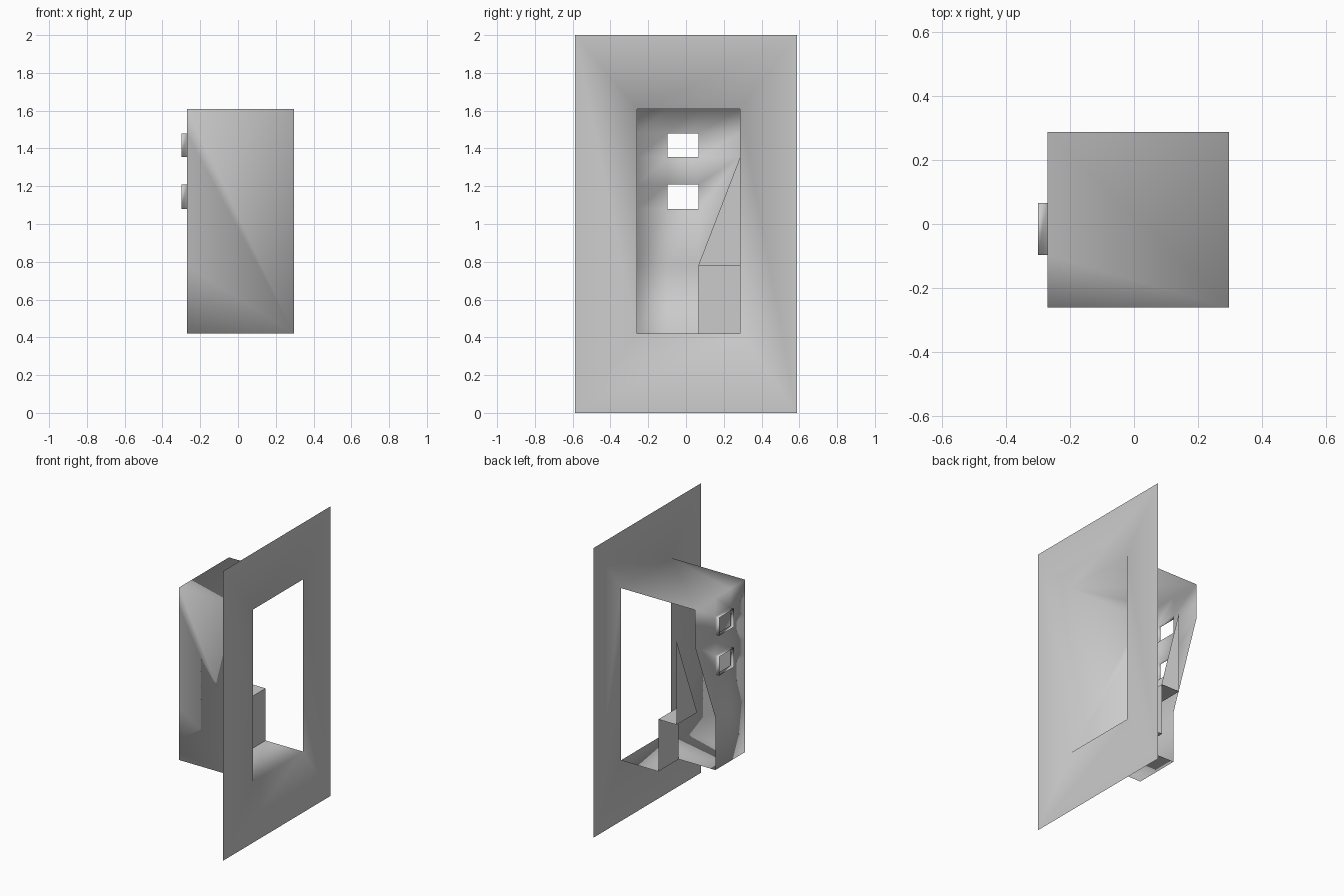
import bpy, bmesh

if "Cube" in bpy.data.objects:
    bpy.data.objects.remove(bpy.data.objects["Cube"])

# Key levels: opening front, back wall, window lip, stepped panel
XF, XB, XL = 0.297, -0.27, -0.30
XP, XT = 0.01, -0.13
Y = [-0.26, -0.097, 0.065, 0.287]
Z = [0.42, 0.78, 1.08, 1.21, 1.355, 1.48, 1.61]
Y0, Y1, Y2, Y3 = Y
Z0, Z1, ZS, Z9 = Z[0], Z[1], Z[4], Z[-1]


def build(name, faces):
    """Make one welded, smooth-shaded sheet from polygons."""
    bm = bmesh.new()
    for pts in faces:
        bm.faces.new([bm.verts.new(p) for p in pts])
    bmesh.ops.remove_doubles(bm, verts=bm.verts[:], dist=0.0005)
    bmesh.ops.recalc_face_normals(bm, faces=bm.faces[:])
    for f in bm.faces:
        f.smooth = True
    me = bpy.data.meshes.new(name)
    bm.to_mesh(me)
    bm.free()
    ob = bpy.data.objects.new(name, me)
    bpy.context.collection.objects.link(ob)
    return ob


def ring(outer, inner):
    """Quads joining two four-cornered loops."""
    return [[outer[i], outer[(i + 1) % 4], inner[(i + 1) % 4], inner[i]] for i in range(4)]


def rect(x, y0, y1, z0, z1):
    return [(x, y0, z0), (x, y1, z0), (x, y1, z1), (x, y0, z1)]


# Front plate around the opening
faces = ring(rect(XF, -0.587, 0.587, 0, 2), rect(XF, Y0, Y3, Z0, Z9))

# Back wall cells, leaving two windows whose edges become short lips
for i in range(2):
    for j in range(6):
        cell = rect(XB, Y[i], Y[i + 1], Z[j], Z[j + 1])
        if i == 1 and j in (2, 4):
            faces += ring(cell, rect(XL, Y[i], Y[i + 1], Z[j], Z[j + 1]))
        else:
            faces.append(cell)
for j in (4, 5):
    faces.append(rect(XB, Y2, Y3, Z[j], Z[j + 1]))
# Slanted part of the back wall
faces.append([(XB, Y2, z) for z in Z[1:5]] + [(XB, Y3, ZS)])

# Side wall, ceiling and notched floor (far side stays open)
faces.append([(XF, Y0, Z9), (XF, Y0, Z0)] + [(XB, Y0, z) for z in Z])
faces.append([(XF, Y3, Z9), (XF, Y0, Z9)] + [(XB, y, Z9) for y in Y])
faces.append([(XF, Y3, Z0), (XF, Y0, Z0)] + [(XB, y, Z0) for y in Y[:3]]
             + [(XP, Y2, Z0), (XP, Y3, Z0)])
build("recessed_wall_plate", faces)

# Stepped panel in the notch: upright, shelf and triangular gusset
panel = build("notch_panel", [
    rect(XP, Y2, Y3, Z0, Z1),
    [(XP, Y2, Z1), (XP, Y3, Z1), (XT, Y3, Z1), (XT, Y2, Z1)],
    [(XT, Y2, Z1), (XT, Y3, Z1), (XT, Y3, ZS)],
])
for p in panel.data.polygons:
    p.use_smooth = False
